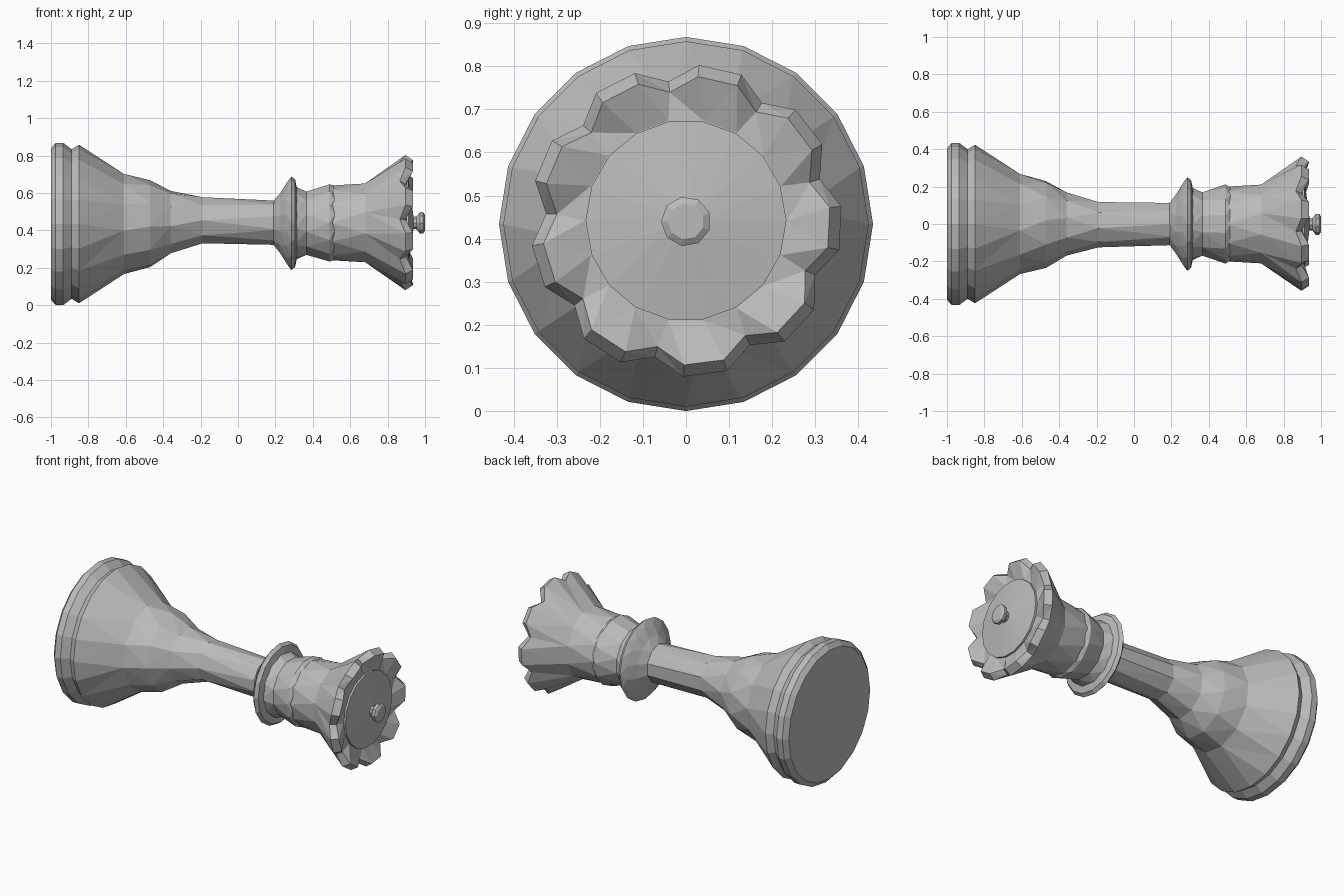
import bpy, bmesh
from math import sin, cos, pi

cube = bpy.data.objects.get("Cube")
if cube:
    bpy.data.objects.remove(cube)

AXIS = 0.434  # height of the lying piece's centre line

grey = bpy.data.materials.new("plain grey")
grey.use_nodes = True
GREY = (0.5, 0.5, 0.5, 1)
grey.diffuse_color = GREY
grey.node_tree.nodes["Principled BSDF"].inputs["Base Color"].default_value = GREY


def ring(x, radius, sides, turn=0.0, lift=0.0):
    """Evenly spaced points around the centre line; turn is in side steps."""
    angles = [2 * pi * (i + turn) / sides for i in range(sides)]
    return [(a, (x, radius * cos(a), AXIS + lift + radius * sin(a))) for a in angles]


def lobed_ring(x_peak, x_notch, r_peak, r_notch, lobes=9, turn=0.43):
    """A scalloped ring: one notch point and two peak points per lobe."""
    points = []
    for k in range(lobes):
        for step, peak in ((0, False), (0.3, True), (0.7, True)):
            a = 2 * pi * (k + step + turn) / lobes
            x, r = (x_peak, r_peak) if peak else (x_notch, r_notch)
            points.append((a, (x, r * cos(a), AXIS + 0.008 + r * sin(a))))
    return points


def build(name, rings):
    """Skin consecutive rings, which may differ in side count, and cap both ends."""
    bm = bmesh.new()
    loops = [[(a, bm.verts.new(co)) for a, co in r] for r in rings]
    for lower, upper in zip(loops, loops[1:]):
        low = lower + [(lower[0][0] + 2 * pi, lower[0][1])]
        up = upper + [(upper[0][0] + 2 * pi, upper[0][1])]
        i = j = 0
        while i < len(lower) or j < len(upper):
            step_low = j == len(upper) or (
                i < len(lower) and low[i + 1][0] <= up[j + 1][0])
            if step_low:
                bm.faces.new((low[i][1], low[i + 1][1], up[j][1]))
                i += 1
            else:
                bm.faces.new((low[i][1], up[j + 1][1], up[j][1]))
                j += 1
    for end in (loops[0], loops[-1]):
        bm.faces.new([v for _, v in end])
    bmesh.ops.recalc_face_normals(bm, faces=bm.faces)
    mesh = bpy.data.meshes.new(name)
    bm.to_mesh(mesh)
    bm.free()
    mesh.materials.append(grey)
    obj = bpy.data.objects.new(name, mesh)
    bpy.context.collection.objects.link(obj)
    return obj


# Stepped foot
build("base", [
    ring(-1.0, 0.405, 20), ring(-0.975, 0.434, 20), ring(-0.935, 0.434, 20),
    ring(-0.89, 0.40, 20), ring(-0.85, 0.424, 20), ring(-0.83, 0.41, 20),
])

# Flared skirt narrowing into the stem
build("stem", [
    ring(-0.85, 0.424, 20), ring(-0.61, 0.27, 12, 0.25),
    ring(-0.47, 0.235, 11, 0.6), ring(-0.36, 0.17, 10, 0.2, 0.01),
    ring(-0.19, 0.125, 9, 0.5, 0.02), ring(0.22, 0.118, 10, 0.5, 0.006),
])

# Collar disc
build("collar", [
    ring(0.19, 0.118, 10, 0.5, 0.006), ring(0.225, 0.165, 12, 0.5, 0.004),
    ring(0.26, 0.22, 16, 0.5, 0.004), ring(0.285, 0.25, 16, 0, 0.004),
    ring(0.305, 0.235, 16, 0, 0.004), ring(0.315, 0.19, 14, 0.3, 0.004),
])

# Banded neck below the crown
build("neck", [
    ring(0.30, 0.20, 12, 0.2, 0.004), ring(0.365, 0.175, 12, 0.5, 0.004),
    ring(0.49, 0.212, 14, 0, 0.006), ring(0.515, 0.198, 14, 0.5, 0.006),
])

# Scalloped crown with a gently domed face
build("crown", [
    ring(0.50, 0.20, 12, 0, 0.006), ring(0.68, 0.218, 12, 0.5, 0.006),
    lobed_ring(0.895, 0.865, 0.362, 0.325),
    lobed_ring(0.935, 0.895, 0.335, 0.30),
    ring(0.90, 0.235, 18, 0, 0.008),
])
build("crown_face", [
    ring(0.89, 0.233, 18, 0, 0.008), ring(0.912, 0.233, 18, 0, 0.008),
    ring(0.938, 0.035, 9, 0, 0.006),
])

# Small tip
build("knob", [
    ring(0.93, 0.032, 9, 0.5, 0.006), ring(0.955, 0.035, 9, 0.5, 0.006),
    ring(0.972, 0.058, 9, 0.5, 0.006), ring(0.99, 0.058, 9, 0.5, 0.006),
    ring(1.0, 0.042, 9, 0.5, 0.006),
])
